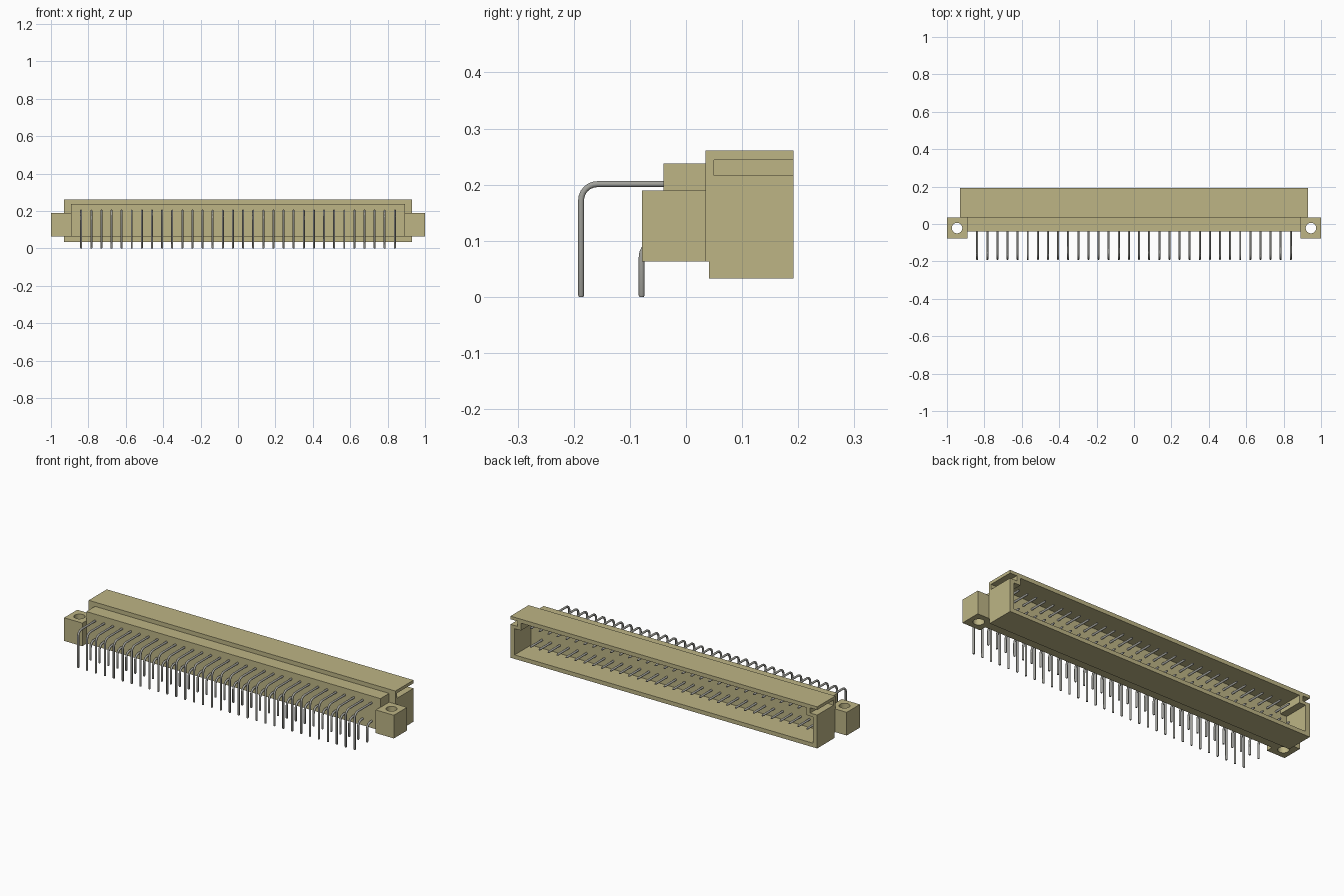
import bpy, bmesh, math
from mathutils import Matrix

cube = bpy.data.objects.get("Cube")
if cube:
    bpy.data.objects.remove(cube, do_unlink=True)


def material(name, rgb):
    m = bpy.data.materials.new(name)
    m.use_nodes = True
    m.diffuse_color = (*rgb, 1)
    bsdf = next(n for n in m.node_tree.nodes if n.type == 'BSDF_PRINCIPLED')
    bsdf.inputs["Base Color"].default_value = (*rgb, 1)
    return m


TAN = material("tan_plastic", (0.51, 0.46, 0.235))
METAL = material("grey_metal", (0.36, 0.36, 0.33))


def finish(name, bm, mat=TAN):
    bmesh.ops.recalc_face_normals(bm, faces=bm.faces)
    me = bpy.data.meshes.new(name)
    bm.to_mesh(me)
    bm.free()
    me.materials.append(mat)
    ob = bpy.data.objects.new(name, me)
    bpy.context.collection.objects.link(ob)
    return ob


def box(name, x0, x1, y0, y1, z0, z1):
    bm = bmesh.new()
    bmesh.ops.create_cube(bm, size=1)
    for v in bm.verts:
        v.co.x = x0 if v.co.x < 0 else x1
        v.co.y = y0 if v.co.y < 0 else y1
        v.co.z = z0 if v.co.z < 0 else z1
    return finish(name, bm)


def extrude_x(name, profile, half):
    """Sweep a (y, z) outline from -half to +half along x."""
    bm = bmesh.new()
    face = bm.faces.new([bm.verts.new((-half, y, z)) for y, z in profile])
    ext = bmesh.ops.extrude_face_region(bm, geom=[face])
    verts = [g for g in ext["geom"] if isinstance(g, bmesh.types.BMVert)]
    bmesh.ops.translate(bm, verts=verts, vec=(2 * half, 0, 0))
    return finish(name, bm)


def cut(ob, cutters):
    """Subtract the cutters, bake the result, remove the cutters."""
    for c in cutters:
        c.hide_render = True
        mod = ob.modifiers.new("cut", 'BOOLEAN')
        mod.operation = 'DIFFERENCE'
        mod.solver = 'EXACT'
        mod.object = c
        bpy.context.view_layer.objects.active = ob
        bpy.ops.object.modifier_apply(modifier=mod.name)
        bpy.data.objects.remove(c, do_unlink=True)


# Shroud: open at the back, keyed by a narrower upper cavity and end grooves
shroud = extrude_x("shroud", [(0.035, 0.063), (0.041, 0.063), (0.041, 0.033),
                              (0.192, 0.033), (0.192, 0.261), (0.035, 0.261)], 0.93)
cutters = [box("lower_cavity", -0.905, 0.905, 0.05, 0.25, 0.055, 0.199),
           box("upper_cavity", -0.866, 0.866, 0.05, 0.25, 0.15, 0.239)]
for s in (-1, 1):
    x0, x1 = sorted((s * 0.888, s * 1.0))
    cutters.append(box("end_groove", x0, x1, 0.05, 0.25, 0.216, 0.244))
cut(shroud, cutters)

# Body block in front of the shroud
box("body_block", -0.892, 0.892, -0.04, 0.036, 0.063, 0.238)

# Mounting ears with vertical screw holes
for side, s in (("left", 1), ("right", -1)):
    x0, x1 = sorted((s * 0.89, s * 1.0))
    ear = box(side + "_mounting_ear", x0, x1, -0.078, 0.036, 0.063, 0.19)
    bm = bmesh.new()
    bmesh.ops.create_cone(bm, cap_ends=True, segments=32, radius1=0.028, radius2=0.028,
                          depth=0.4, matrix=Matrix.Translation((s * 0.946, -0.022, 0.12)))
    cut(ear, [finish("screw_hole", bm)])
    ear.select_set(True)
    bpy.context.view_layer.objects.active = ear
    bpy.ops.object.shade_smooth_by_angle(angle=math.radians(30))
    ear.select_set(False)


# Bent contact pins, each row repeated along x
COUNT, PITCH, SIDES, R, BEND = 32, 0.0541, 8, 0.0057, 0.029


def pin_row(name, y_leg, z_row):
    # stations along the pin: (y, z, tangent angle, radius)
    path = [(y_leg, 0, 0, R * 0.75), (y_leg, 0.003, 0, R)]
    for i in range(7):
        a = math.pi / 2 * i / 6
        path.append((y_leg + BEND * (1 - math.cos(a)),
                     z_row - BEND + BEND * math.sin(a), a, R))
    path += [(0.143, z_row, math.pi / 2, R), (0.152, z_row, math.pi / 2, R * 0.5)]
    bm = bmesh.new()
    for k in range(COUNT):
        x = (k - (COUNT - 1) / 2) * PITCH
        rings = []
        for y, z, a, r in path:
            ring = []
            for j in range(SIDES):
                t = 2 * math.pi * (j + 0.5) / SIDES
                n = r * math.sin(t)
                ring.append(bm.verts.new((x + r * math.cos(t), y - n * math.cos(a),
                                          z + n * math.sin(a))))
            rings.append(ring)
        for p, q in zip(rings, rings[1:]):
            for j in range(SIDES):
                i = (j + 1) % SIDES
                bm.faces.new((p[j], p[i], q[i], q[j]))
        bm.faces.new(rings[0])
        bm.faces.new(rings[-1])
    ob = finish(name, bm, METAL)
    ob.select_set(True)
    bpy.context.view_layer.objects.active = ob
    bpy.ops.object.shade_smooth_by_angle(angle=math.radians(50))
    ob.select_set(False)


pin_row("upper_pins", -0.187, 0.201)
pin_row("lower_pins", -0.079, 0.1)
